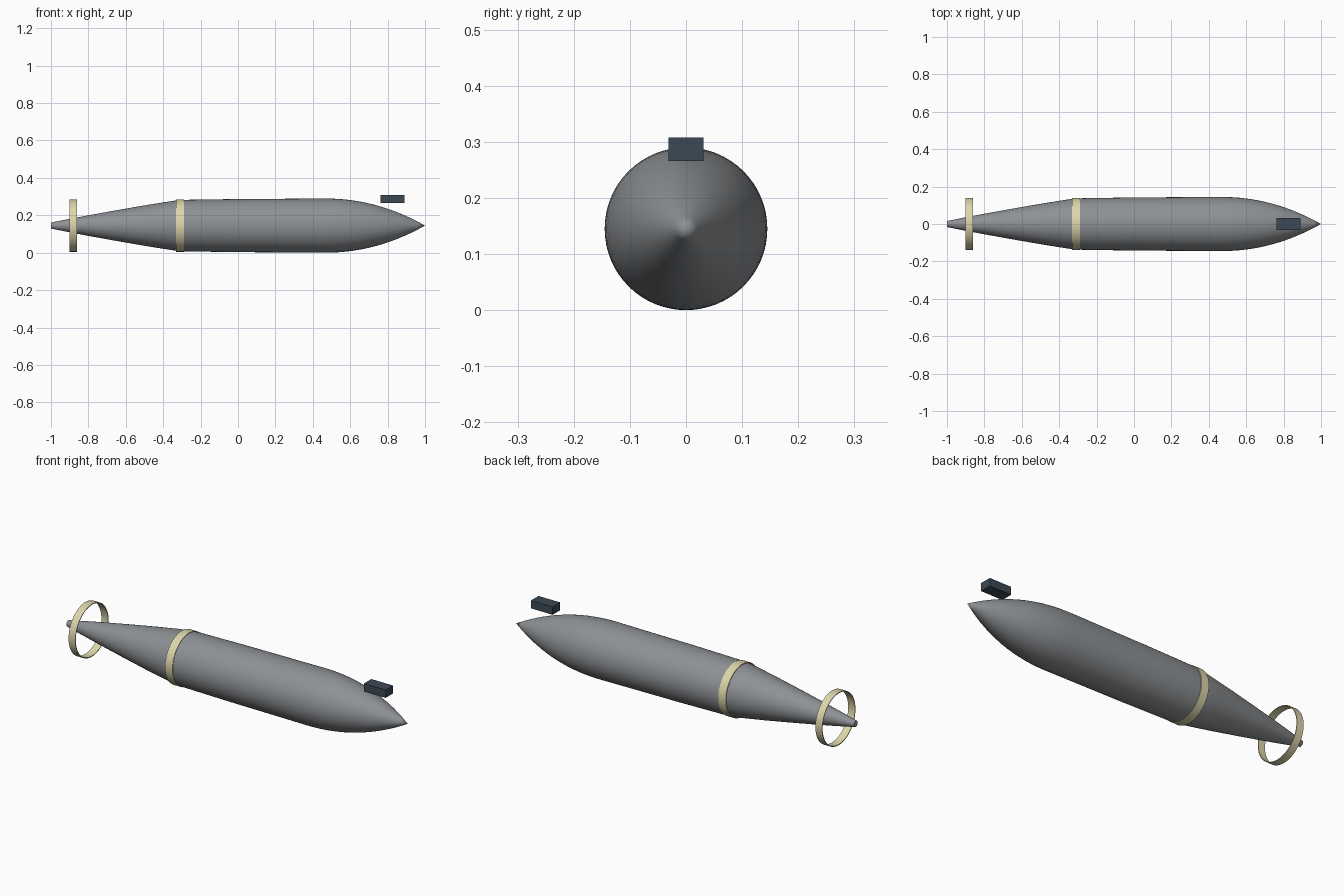
import bpy, bmesh, math

if "Cube" in bpy.data.objects:
    bpy.data.objects.remove(bpy.data.objects["Cube"])

CENTRE_Z = 0.145


def material(name, colour):
    m = bpy.data.materials.new(name)
    m.diffuse_color = (*colour, 1)
    m.use_nodes = True
    m.node_tree.nodes["Principled BSDF"].inputs["Base Color"].default_value = m.diffuse_color
    return m


GREY = material("hull grey", (0.27, 0.285, 0.30))
CREAM = material("band cream", (0.72, 0.67, 0.41))
SLATE = material("dark slate", (0.045, 0.065, 0.09))


def lathe(name, profile, mat, closed=False, segments=64):
    """Spin (x, radius) points around the long axis."""
    bm = bmesh.new()
    verts = [bm.verts.new((x, 0, r)) for x, r in profile]
    pairs = list(zip(verts, verts[1:] + verts[:1])) if closed else list(zip(verts, verts[1:]))
    edges = [bm.edges.new(p) for p in pairs]
    bmesh.ops.spin(bm, geom=verts + edges, cent=(0, 0, 0), axis=(1, 0, 0),
                   angle=math.tau, steps=segments, use_duplicate=False)
    bmesh.ops.remove_doubles(bm, verts=bm.verts, dist=1e-5)
    bmesh.ops.recalc_face_normals(bm, faces=bm.faces)
    return finish(name, bm, mat, (0, 0, CENTRE_Z))


def finish(name, bm, mat, location, angle=35):
    mesh = bpy.data.meshes.new(name)
    bm.to_mesh(mesh)
    bm.free()
    mesh.materials.append(mat)
    obj = bpy.data.objects.new(name, mesh)
    bpy.context.collection.objects.link(obj)
    obj.location = location
    bpy.ops.object.select_all(action='DESELECT')
    obj.select_set(True)
    bpy.context.view_layer.objects.active = obj
    bpy.ops.object.shade_smooth_by_angle(angle=math.radians(angle))
    return obj


# Hull: blunt tail tip, long tapered tail, near-straight middle, curved pointed nose
tail = [(-1, 0), (-1, 0.016), (-0.9, 0.036), (-0.8, 0.055), (-0.65, 0.082),
        (-0.5, 0.108), (-0.4, 0.124), (-0.32, 0.136), (-0.27, 0.138),
        (0.0, 0.142), (0.25, 0.1435)]
nose = [(0.46 + 0.54 * t, 0.145 * (1 - t ** 2.1)) for t in (i / 14 for i in range(15))]
lathe("hull", tail + nose, GREY)

# Thin bands: one free-standing around the tail, one hugging the hull
for name, x0, x1 in (("tail_ring", -0.90, -0.86), ("hull_band", -0.332, -0.288)):
    lathe(name, [(x0, 0.136), (x1, 0.136), (x1, 0.140), (x0, 0.140)], CREAM, closed=True)

# Small block above the nose
bm = bmesh.new()
bmesh.ops.create_cube(bm, size=1)
bmesh.ops.scale(bm, vec=(0.128, 0.063, 0.042), verts=bm.verts)
finish("nose_block", bm, SLATE, (0.827, 0, 0.287))
